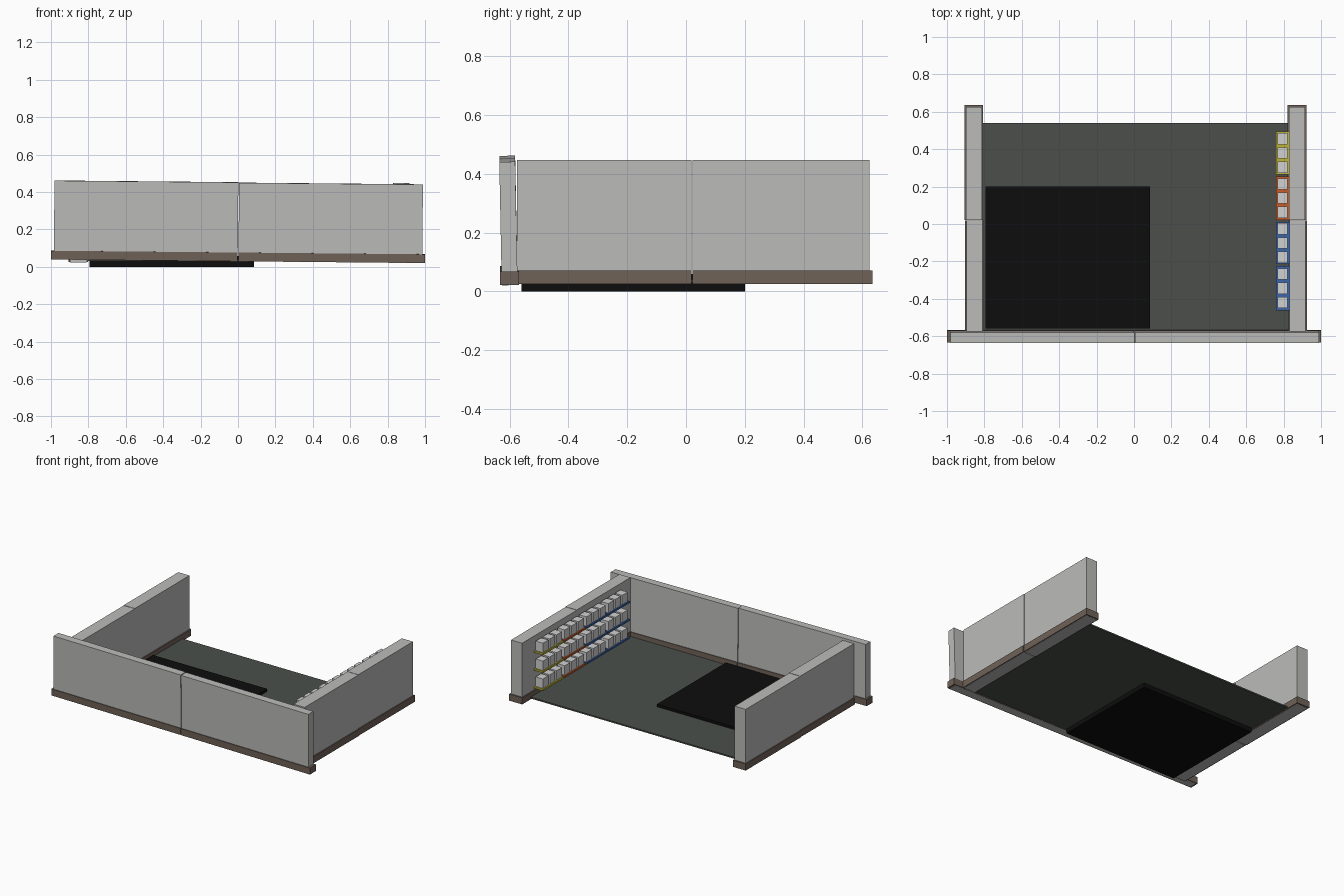
import bpy, bmesh
from mathutils import Vector

if "Cube" in bpy.data.objects:
    bpy.data.objects.remove(bpy.data.objects["Cube"])


def material(name, rgb):
    m = bpy.data.materials.new(name)
    m.diffuse_color = (*rgb, 1.0)
    m.use_nodes = True
    m.node_tree.nodes["Principled BSDF"].inputs["Base Color"].default_value = m.diffuse_color
    return m


GREY = material("wall_grey", (0.50, 0.50, 0.49))
BROWN = material("skirting_brown", (0.16, 0.122, 0.098))
FLOOR = material("floor_green_grey", (0.069, 0.078, 0.069))
BLACK = material("mat_black", (0.004, 0.004, 0.004))
WHITE = material("box_white", (0.64, 0.64, 0.64))
YELLOW = material("shelf_yellow", (0.52, 0.47, 0.04))
ORANGE = material("shelf_orange", (0.58, 0.11, 0.025))
BLUE = material("shelf_blue", (0.045, 0.13, 0.40))


def boxes(name, mat, ranges, pivot=(0, 0, 0)):
    """One object made of boxes, each given as (x0, x1, y0, y1, z0, z1)."""
    bm = bmesh.new()
    for x0, x1, y0, y1, z0, z1 in ranges:
        new = bmesh.ops.create_cube(bm, size=1)["verts"]
        centre = Vector(((x0 + x1) / 2, (y0 + y1) / 2, (z0 + z1) / 2))
        size = Vector((x1 - x0, y1 - y0, z1 - z0))
        for v in new:
            v.co = v.co * size + centre - Vector(pivot)
    mesh = bpy.data.meshes.new(name)
    bm.to_mesh(mesh)
    bm.free()
    mesh.materials.append(mat)
    ob = bpy.data.objects.new(name, mesh)
    ob.location = pivot
    bpy.context.collection.objects.link(ob)
    return ob


# Floor and the thick mat that passes through it
boxes("floor", FLOOR, [(-0.81, 0.835, -0.575, 0.54, 0.030, 0.040)])
boxes("mat", BLACK, [(-0.795, 0.085, -0.56, 0.20, 0.0, 0.058)])

# Front wall: two halves with a narrow joint, leaning slightly
GAP = 0.002
pivot = (0, -0.60, 0.031)
front = [
    boxes("front_wall", GREY,
          [(-0.985, -GAP, -0.627, -0.573, 0.030, 0.452),
           (GAP, 0.985, -0.627, -0.573, 0.030, 0.450)], pivot),
    boxes("front_skirting", BROWN,
          [(-0.999, -GAP, -0.6325, -0.5675, 0.031, 0.077),
           (GAP, 0.999, -0.6325, -0.5675, 0.031, 0.077)], pivot),
]
for ob in front:
    ob.rotation_euler = (0.02, 0.0095, 0)

# Side walls: two halves each, with a skirting band
for side, cx in (("left", -0.853), ("right", 0.875)):
    halves = ((-0.575, 0.02 - GAP, -0.575, 0.02 - GAP, 0.0),
              (0.02 + GAP, 0.625, 0.02 + GAP, 0.635, -0.003))
    boxes(side + "_wall", GREY,
          [(cx - 0.043 + s, cx + 0.043 + s, a, b, 0.024, 0.447)
           for a, b, _, _, s in halves])
    boxes(side + "_skirting", BROWN,
          [(cx - 0.05 + s, cx + 0.05 + s, a, b, 0.025, 0.071)
           for _, _, a, b, s in halves])

# Three rows of coloured shelves, three small boxes on each shelf
SHELVES = (("back_yellow", YELLOW, 0.265, 0.495),
           ("middle_orange", ORANGE, 0.022, 0.255),
           ("middle_blue", BLUE, -0.215, 0.012),
           ("front_blue", BLUE, -0.462, -0.225))
LEVELS = (0.095, 0.22, 0.345)
for name, mat, y0, y1 in SHELVES:
    boxes(name + "_shelves", mat,
          [(0.758, 0.834, y0, y1, z - 0.012, z) for z in LEVELS])
    mid = (y0 + y1) / 2
    boxes(name + "_shelf_boxes", WHITE,
          [(0.766, 0.822, mid + k * 0.076 - 0.03, mid + k * 0.076 + 0.03, z, z + 0.066)
           for z in LEVELS for k in (-1, 0, 1)])
